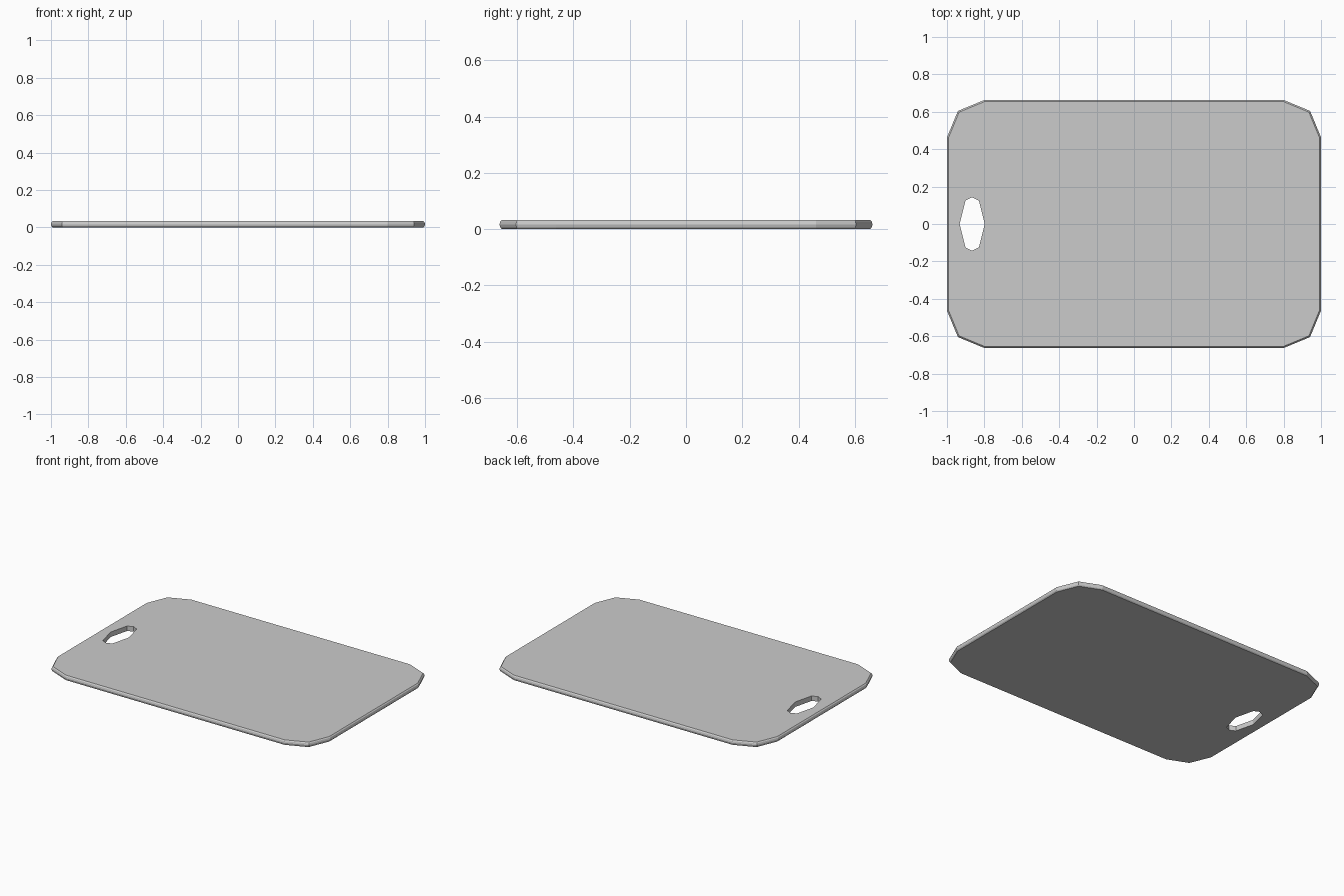
import bpy, bmesh
from math import sin, cos, pi

if "Cube" in bpy.data.objects:
    bpy.data.objects.remove(bpy.data.objects["Cube"])

HX, HY, T, R, C = 1.0, 0.663, 0.033, 0.2, 0.009
bm = bmesh.new()


def outline(inset, z):
    # Rectangle with two-segment rounded corners
    pts = []
    for q, (sx, sy) in enumerate([(1, 1), (-1, 1), (-1, -1), (1, -1)]):
        for k in range(3):
            a = (q + k / 2) * pi / 2
            pts.append((sx * (HX - R) + (R - inset) * cos(a),
                        sy * (HY - R) + (R - inset) * sin(a), z))
    return [bm.verts.new(p) for p in pts]


def hole(z):
    # Eight-sided handle slot
    half = [(0.067, 0), (0.036, 0.125), (0, 0.143), (-0.036, 0.125)]
    pts = half + [(-x, -y) for x, y in half]
    return [bm.verts.new((x - 0.865, y, z)) for x, y in pts]


def bridge(a, b):
    n = len(a)
    for i in range(n):
        j = (i + 1) % n
        bm.faces.new((a[i], a[j], b[j], b[i]))


def loop_edges(ring):
    return [bm.edges.get((v, ring[i - 1])) for i, v in enumerate(ring)]


# Outer rim with softened edges
rings = [outline(i, z) for i, z in ((C, 0), (C * 0.3, C * 0.7), (0, T / 2),
                                    (C * 0.3, T - C * 0.7), (C, T))]
for a, b in zip(rings, rings[1:]):
    bridge(a, b)

# Slot wall
low, high = hole(0), hole(T)
bridge(high, low)

# Flat bottom and top around the slot
for outer, inner in ((rings[0], low), (rings[-1], high)):
    bmesh.ops.triangle_fill(bm, use_beauty=True,
                            edges=loop_edges(outer) + loop_edges(inner))
bmesh.ops.dissolve_limit(bm, angle_limit=0.01, verts=bm.verts[:], edges=bm.edges[:])
bmesh.ops.recalc_face_normals(bm, faces=bm.faces[:])

mesh = bpy.data.meshes.new("cutting_board")
bm.to_mesh(mesh)
bm.free()
board = bpy.data.objects.new("cutting_board", mesh)
bpy.context.collection.objects.link(board)
